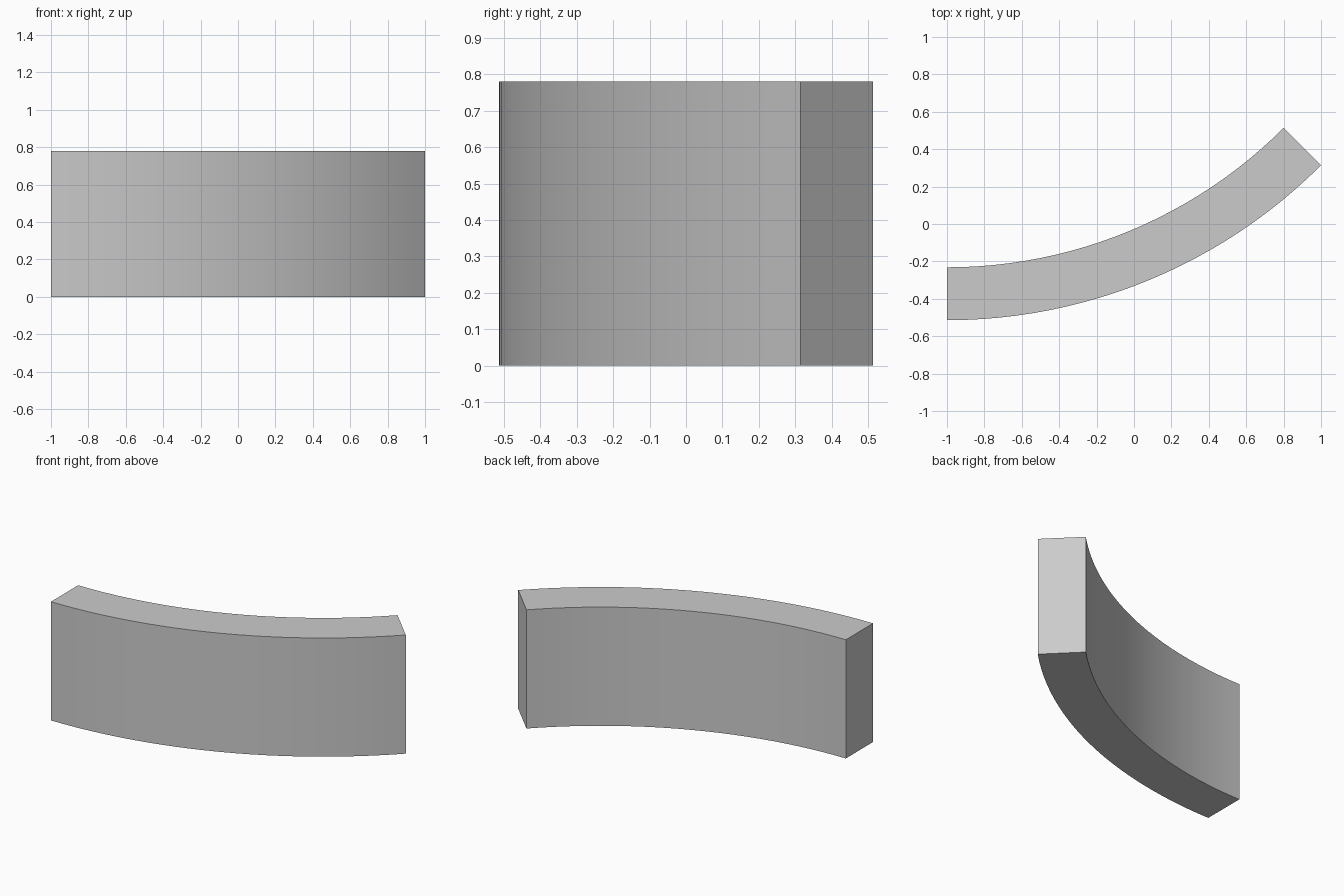
import bpy, bmesh
from math import sin, cos, pi

if "Cube" in bpy.data.objects:
    bpy.data.objects.remove(bpy.data.objects["Cube"])

OUTER = 2 * 2 ** 0.5      # outer radius; a 45 degree sweep spans 2 units in x
INNER = OUTER * 0.9
CENTRE_X, CENTRE_Y = -1.0, 2.314
HEIGHT = 0.78
SEGMENTS = 24


def arc(radius):
    angles = [pi / 4 * i / SEGMENTS for i in range(SEGMENTS + 1)]
    return [(CENTRE_X + radius * sin(a), CENTRE_Y - radius * cos(a), 0) for a in angles]


# Curved footprint: outer arc forward, inner arc back
bm = bmesh.new()
outline = arc(OUTER) + arc(INNER)[::-1]
base = bm.faces.new([bm.verts.new(p) for p in outline])

# Raise the footprint into a solid wall
raised = bmesh.ops.extrude_face_region(bm, geom=[base], use_keep_orig=True)
top = [v for v in raised["geom"] if isinstance(v, bmesh.types.BMVert)]
bmesh.ops.translate(bm, verts=top, vec=(0, 0, HEIGHT))
bmesh.ops.recalc_face_normals(bm, faces=bm.faces)

mesh = bpy.data.meshes.new("curved_wall")
bm.to_mesh(mesh)
bm.free()
wall = bpy.data.objects.new("curved_wall", mesh)
bpy.context.collection.objects.link(wall)

# Smooth along the curve, sharp at the ends and rims
bpy.context.view_layer.objects.active = wall
wall.select_set(True)
bpy.ops.object.shade_smooth_by_angle(angle=pi / 6)
